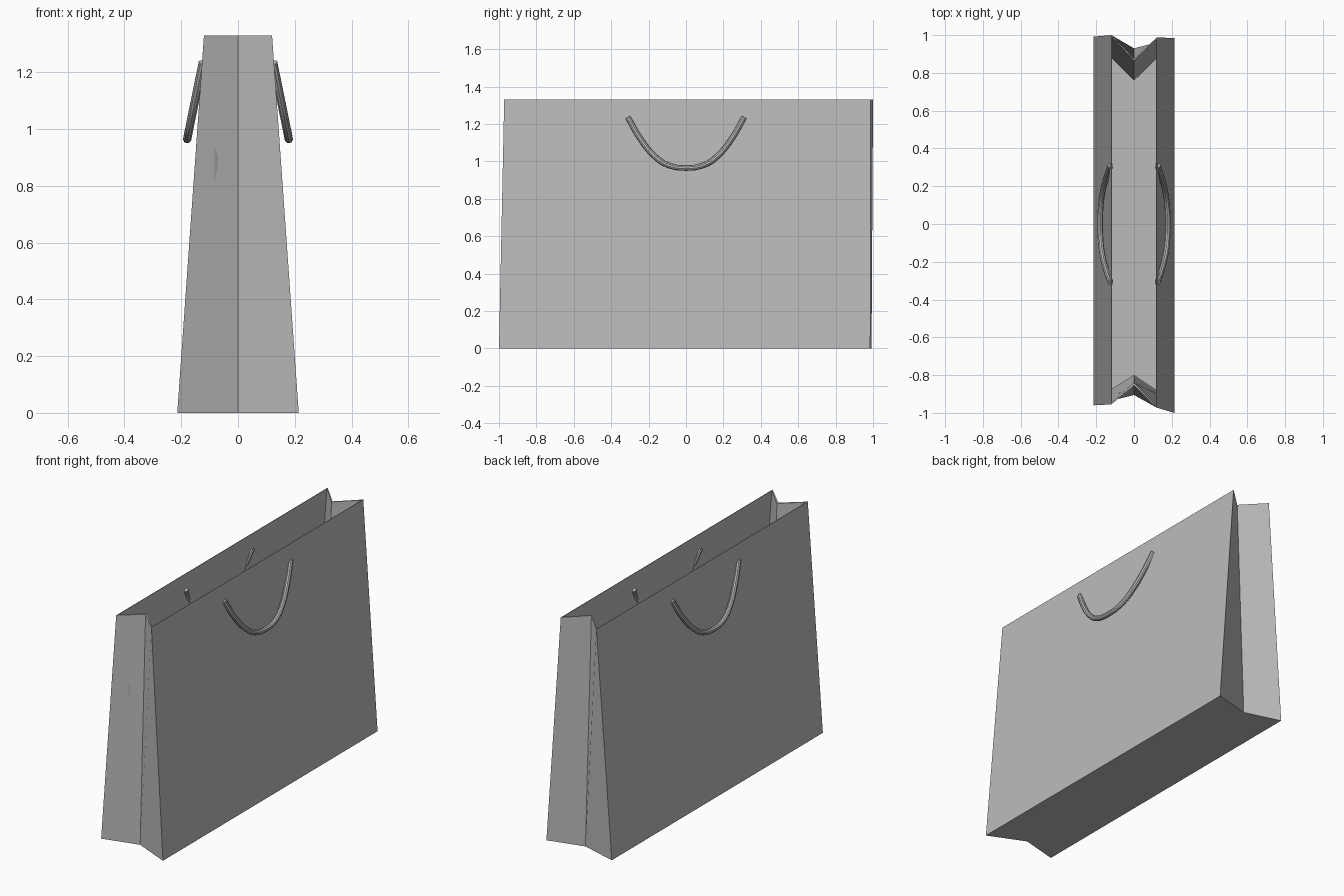
import bpy
import bmesh

cube = bpy.data.objects.get("Cube")
if cube:
    bpy.data.objects.remove(cube, do_unlink=True)

grey = bpy.data.materials.new("paper_grey")
grey.use_nodes = True
colour = (0.5, 0.5, 0.5, 1)
grey.diffuse_color = colour
grey.node_tree.nodes["Principled BSDF"].inputs["Base Color"].default_value = colour

HEIGHT = 1.33


def ring(bm, half, left, fold, right, z):
    """Six corners: left side, front fold, right side, back fold."""
    points = [(-half, left[0]), (0, fold[0]), (half, right[0]),
              (half, right[1]), (0, fold[1]), (-half, left[1])]
    return [bm.verts.new((x, y, z)) for x, y in points]


# Paper bag: outer skin, rim, inner skin and floor with folded ends
bm = bmesh.new()
rings = [
    ring(bm, 0.214, (-0.96, 0.992), (-0.905, 0.93), (-1.0, 0.985), 0),
    ring(bm, 0.12, (-0.955, 1.0), (-0.855, 0.875), (-0.972, 0.987), HEIGHT),
    ring(bm, 0.117, (-0.945, 0.99), (-0.84, 0.865), (-0.962, 0.977), HEIGHT),
    ring(bm, 0.209, (-0.93, 0.97), (-0.80, 0.76), (-0.94, 0.965), 0.01),
]
for lower, upper in zip(rings, rings[1:]):
    for i in range(6):
        j = (i + 1) % 6
        bm.faces.new((lower[i], lower[j], upper[j], upper[i]))
# Split each floor along its two folds so it stays flat
for r in (rings[0], rings[-1]):
    bm.faces.new((r[0], r[1], r[4], r[5]))
    bm.faces.new((r[1], r[2], r[3], r[4]))
bmesh.ops.recalc_face_normals(bm, faces=bm.faces[:])
mesh = bpy.data.meshes.new("bag_body")
bm.to_mesh(mesh)
bm.free()
mesh.materials.append(grey)
bag = bpy.data.objects.new("bag_body", mesh)
bpy.context.collection.objects.link(bag)

# Hanging cord handles, tucked into the side walls at their ends
half_path = [(0.31, 1.235), (0.25, 1.13), (0.17, 1.03), (0.1, 0.982)]
path = [(-y, z) for y, z in half_path] + [(0, 0.965)] + half_path[::-1]
for side, name in ((-1, "right_handle"), (1, "left_handle")):
    curve = bpy.data.curves.new(name, "CURVE")
    curve.dimensions = "3D"
    curve.bevel_depth = 0.015
    curve.bevel_resolution = 3
    curve.use_fill_caps = True
    curve.resolution_u = 6
    spline = curve.splines.new("BEZIER")
    spline.bezier_points.add(len(path) - 1)
    for point, (y, z) in zip(spline.bezier_points, path):
        lean = (1.235 - z) / 0.27
        point.co = (side * (0.124 + 0.055 * lean), y, z)
        point.handle_left_type = point.handle_right_type = "AUTO"
    curve.materials.append(grey)
    handle = bpy.data.objects.new(name, curve)
    bpy.context.collection.objects.link(handle)
    bpy.ops.object.select_all(action="DESELECT")
    handle.select_set(True)
    bpy.context.view_layer.objects.active = handle
    bpy.ops.object.convert(target="MESH")
    bpy.ops.object.shade_smooth_by_angle()
